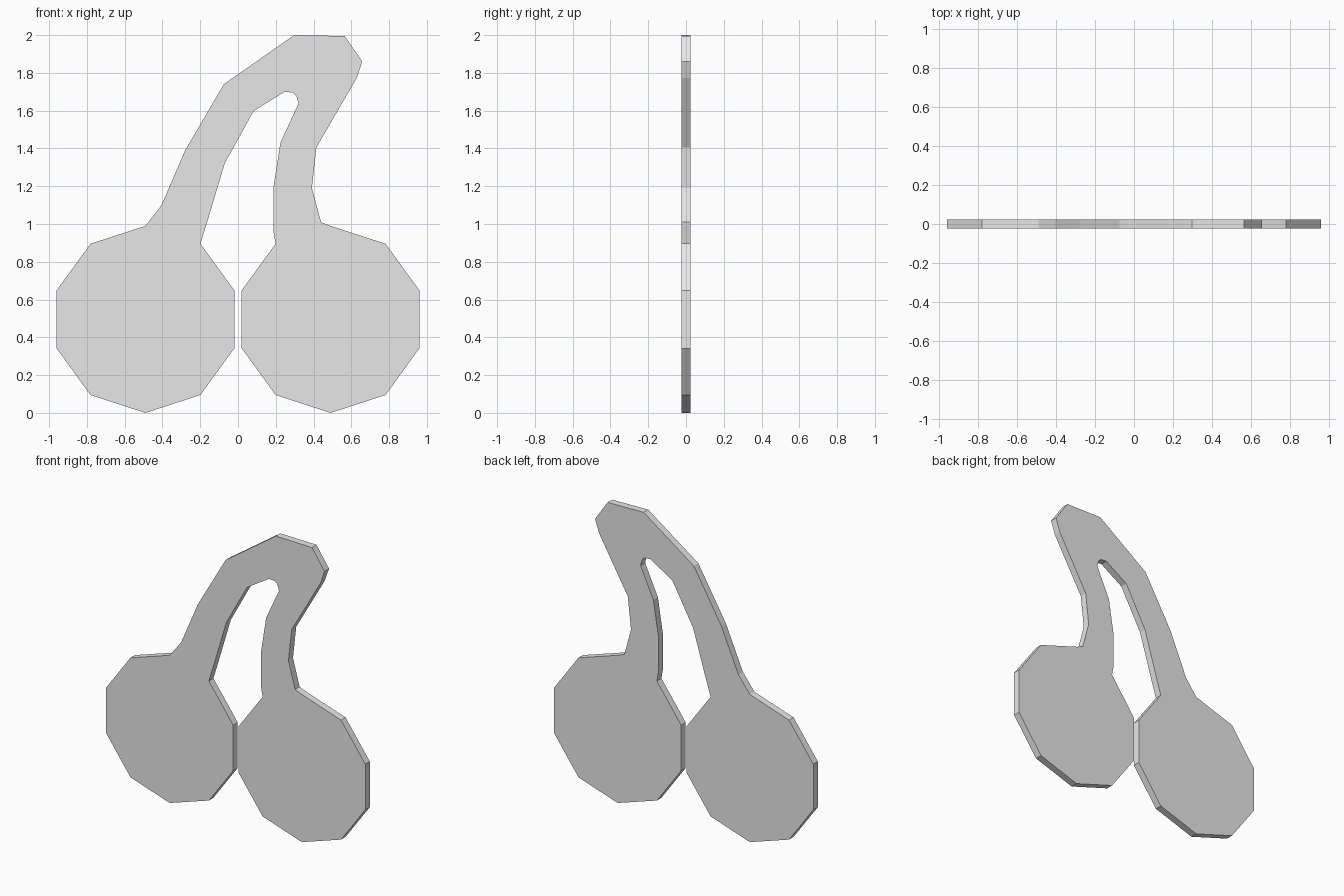
import bpy, bmesh, math

if "Cube" in bpy.data.objects:
    bpy.data.objects.remove(bpy.data.objects["Cube"])

HALF = 0.024          # half thickness in y
R, CX, CZ = 0.495, 0.49, 0.495


def fruit(cx, first):
    """Ten-sided fruit outline, clockwise from corner number `first` (0 = top)."""
    pts = []
    for k in range(first, first + 10):
        a = math.radians(90 - 36 * k)
        pts.append((cx + R * math.cos(a), CZ + R * math.sin(a)))
    return pts


# outer edge of the joined stems, left fruit to right fruit
outer = [(-0.405, 1.10), (-0.28, 1.39), (-0.075, 1.74), (0.297, 2.0),
         (0.565, 1.995), (0.658, 1.86), (0.628, 1.772), (0.415, 1.405),
         (0.391, 1.19), (0.44, 1.01)]
# inner edge of the stems, right fruit back to left fruit
inner = [(0.188, 0.96), (0.187, 1.19), (0.225, 1.432), (0.32, 1.637),
         (0.31, 1.677), (0.29, 1.696), (0.247, 1.70), (0.083, 1.598),
         (-0.07, 1.322), (-0.165, 1.005)]
outline = outer + fruit(CX, 0) + inner + fruit(-CX, 1)

# flat plate: one outline extruded through its thickness
bm = bmesh.new()
face = bm.faces.new([bm.verts.new((x, -HALF, z)) for x, z in outline])
ext = bmesh.ops.extrude_face_region(bm, geom=[face], use_keep_orig=True)
verts = [g for g in ext["geom"] if isinstance(g, bmesh.types.BMVert)]
bmesh.ops.translate(bm, verts=verts, vec=(0, 2 * HALF, 0))
bmesh.ops.recalc_face_normals(bm, faces=bm.faces)

# stand on the ground
low = min(v.co.z for v in bm.verts)
bmesh.ops.translate(bm, verts=bm.verts, vec=(0, 0, -low))

mesh = bpy.data.meshes.new("cherry_pair")
bm.to_mesh(mesh)
bm.free()
grey = bpy.data.materials.new("light grey")
grey.diffuse_color = (0.8, 0.8, 0.8, 1)
grey.use_nodes = True
grey.node_tree.nodes["Principled BSDF"].inputs["Base Color"].default_value = grey.diffuse_color
mesh.materials.append(grey)
bpy.context.collection.objects.link(bpy.data.objects.new("cherry_pair", mesh))
